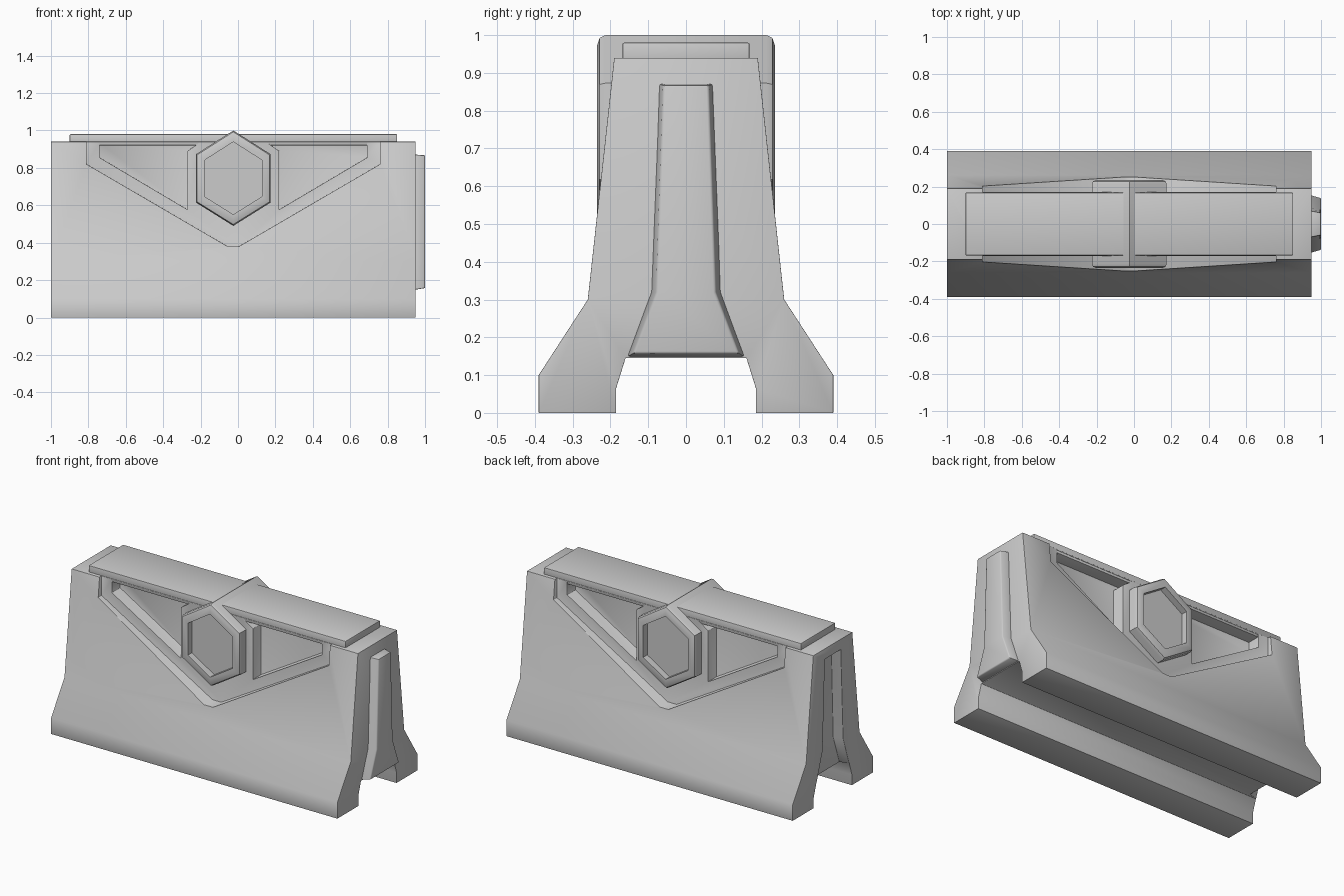
import bpy
import bmesh
from math import radians

cube = bpy.data.objects.get("Cube")
if cube:
    bpy.data.objects.remove(cube, do_unlink=True)

CX = -0.025            # middle of the barrier body
X0, X1 = -1.0, 0.95    # body ends

grey = bpy.data.materials.new("concrete grey")
grey.use_nodes = True
GREY = (0.6, 0.6, 0.6, 1)
grey.diffuse_color = GREY
grey.node_tree.nodes["Principled BSDF"].inputs["Base Color"].default_value = GREY


def loft(name, ring_a, ring_b):
    """Closed solid between two matching rings of 3D points."""
    bm = bmesh.new()
    a = [bm.verts.new(p) for p in ring_a]
    b = [bm.verts.new(p) for p in ring_b]
    n = len(a)
    bm.faces.new(a)
    bm.faces.new(b[::-1])
    for i in range(n):
        bm.faces.new((a[i], b[i], b[(i + 1) % n], a[(i + 1) % n]))
    bmesh.ops.recalc_face_normals(bm, faces=bm.faces)
    mesh = bpy.data.meshes.new(name)
    bm.to_mesh(mesh)
    bm.free()
    mesh.materials.append(grey)
    obj = bpy.data.objects.new(name, mesh)
    bpy.context.collection.objects.link(obj)
    return obj


def mirrored(half):
    return half + [(-u, v) for u, v in reversed(half)]


def along_x(name, ring_a, ring_b, xa, xb):
    return loft(name, [(xa, y, z) for y, z in ring_a], [(xb, y, z) for y, z in ring_b])


def along_y(name, ring, ya, yb):
    return loft(name, [(CX + x, ya, z) for x, z in ring], [(CX + x, yb, z) for x, z in ring])


def apply(obj, mod):
    bpy.ops.object.select_all(action="DESELECT")
    bpy.context.view_layer.objects.active = obj
    obj.select_set(True)
    bpy.ops.object.modifier_apply(modifier=mod.name)


def cut(obj, cutter):
    mod = obj.modifiers.new("cut", "BOOLEAN")
    mod.operation = "DIFFERENCE"
    mod.solver = "EXACT"
    mod.object = cutter
    apply(obj, mod)
    bpy.data.objects.remove(cutter, do_unlink=True)


def bevel(obj, width, angle=50, segments=2):
    mod = obj.modifiers.new("bevel", "BEVEL")
    mod.width = width
    mod.segments = segments
    mod.limit_method = "ANGLE"
    mod.angle_limit = radians(angle)
    apply(obj, mod)


def smooth(obj):
    bpy.ops.object.select_all(action="DESELECT")
    bpy.context.view_layer.objects.active = obj
    obj.select_set(True)
    bpy.ops.object.shade_smooth_by_angle(angle=radians(40))


# Barrier body: flared section with a channel underneath
section = mirrored([(0.16, 0.145), (0.185, 0.065), (0.185, 0), (0.39, 0),
                    (0.39, 0.10), (0.26, 0.30), (0.19, 0.94)])
body = along_x("barrier_body", section, section, X0, X1)

# Tongue section, wide at its root and narrow at its tip
root = mirrored([(0.16, 0.146), (0.096, 0.32), (0.074, 0.872)])
tip = mirrored([(0.14, 0.157), (0.078, 0.32), (0.06, 0.868)])

# Groove in the other end, open to the channel
groove_root = mirrored([(0.167, 0.12), (0.1, 0.32), (0.078, 0.876)])
groove_tip = mirrored([(0.15, 0.12), (0.082, 0.32), (0.064, 0.872)])
cut(body, along_x("groove_cutter", groove_root, groove_tip, X0 - 0.001, X0 + 0.055))

# Stepped V panels and the windows sunk into them, on both sides
panel = mirrored([(0.03, 0.38), (0.785, 0.82), (0.785, 1.1)])
window = [(0.715, 0.935), (0.715, 0.855), (0.245, 0.577), (0.245, 0.89), (0.18, 0.935)]
for side in (-1, 1):
    cut(body, along_y("panel_cutter", panel, side * 0.17, side * 0.5))
    for end in (-1, 1):
        ring = [(end * x, z) for x, z in window]
        cut(body, along_y("window_cutter", ring, side * 0.09, side * 0.5))
bevel(body, 0.005)
smooth(body)

# Tongue that fits the groove of the next barrier
tongue = along_x("end_tongue", root, tip, X1 - 0.02, 1.0)
bevel(tongue, 0.006)
smooth(tongue)

# Flat bar along the top
bar_ring = mirrored([(0.168, 0.92), (0.168, 0.98)])
bar = along_x("top_bar", bar_ring, bar_ring, -0.9, 0.85)
bevel(bar, 0.004)
smooth(bar)

# Hexagonal boss running right through, with a dished face each side
hexagon = [(0, 0.49), (0.2, 0.615), (0.2, 0.873), (0, 1.0), (-0.2, 0.873), (-0.2, 0.615)]
dish = [(x * 0.76, 0.745 + (z - 0.745) * 0.76) for x, z in hexagon]
boss = along_y("hexagon_boss", hexagon, -0.235, 0.235)
bevel(boss, 0.022, angle=75)
for side in (-1, 1):
    cut(boss, along_y("dish_cutter", dish, side * 0.195, side * 0.5))
smooth(boss)
